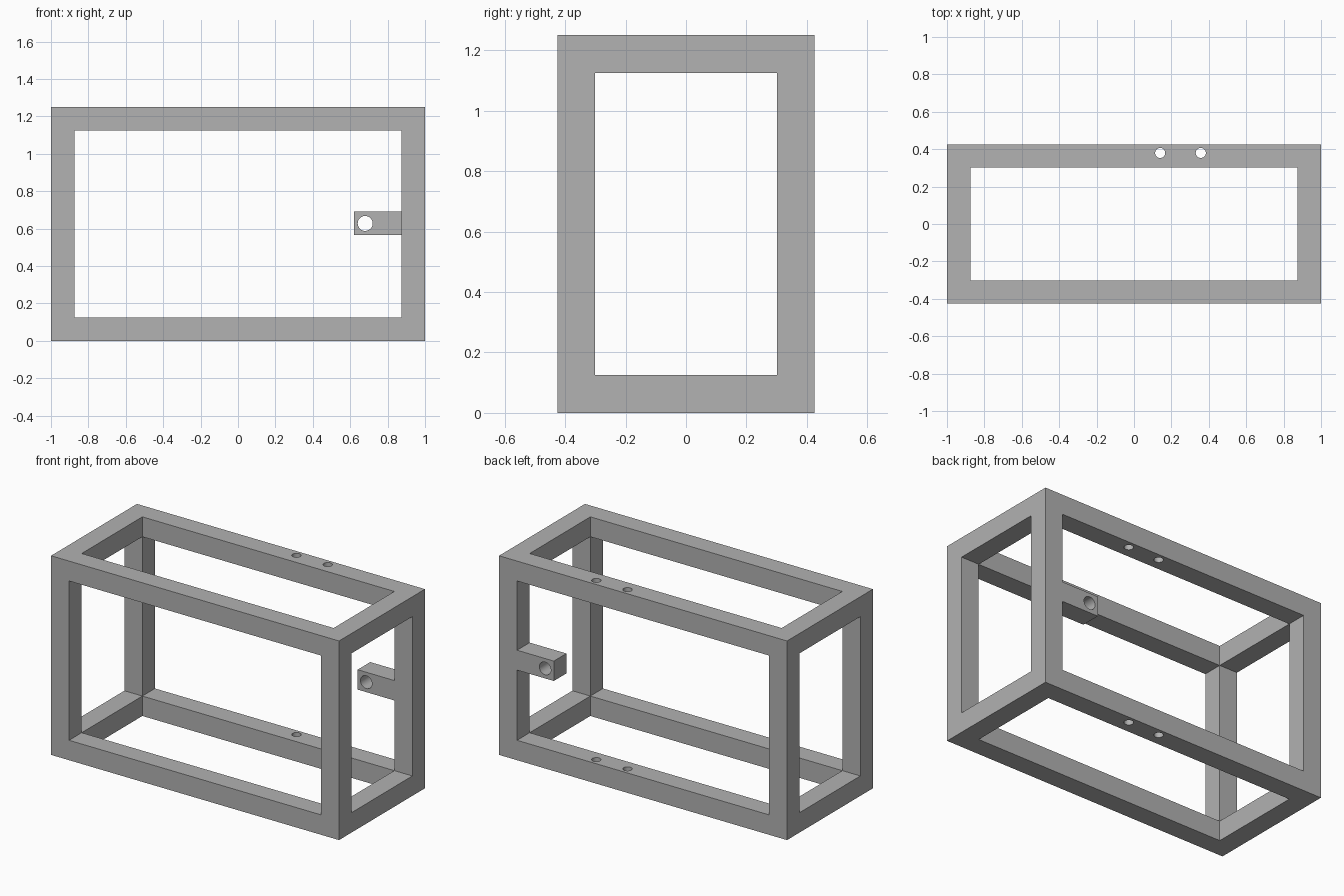
import bpy
import math

default = bpy.data.objects.get("Cube")
if default:
    bpy.data.objects.remove(default, do_unlink=True)

HALF_X, HALF_Y, HEIGHT, BAR = 1.0, 0.426, 1.25, 0.125
MID_Z = HEIGHT / 2
RAIL_Y = HALF_Y - BAR / 2

grey = bpy.data.materials.new("plain grey")
grey.use_nodes = True
colour = (0.445, 0.445, 0.445, 1)
grey.diffuse_color = colour
grey.node_tree.nodes["Principled BSDF"].inputs["Base Color"].default_value = colour


def box(name, centre, size):
    bpy.ops.mesh.primitive_cube_add(size=1, location=centre)
    obj = bpy.context.object
    obj.name = name
    obj.scale = size
    bpy.ops.object.transform_apply(location=True, rotation=False, scale=True)
    obj.data.materials.append(grey)
    return obj


def rod(name, centre, radius, depth, tilt=0):
    bpy.ops.mesh.primitive_cylinder_add(vertices=40, radius=radius, depth=depth,
                                        location=centre, rotation=(tilt, 0, 0))
    obj = bpy.context.object
    obj.name = name
    obj.data.materials.append(grey)
    return obj


def combine(target, tool, operation):
    tool.hide_render = True
    mod = target.modifiers.new(tool.name, 'BOOLEAN')
    mod.operation = operation
    mod.solver = 'EXACT'
    mod.object = tool
    bpy.context.view_layer.objects.active = target
    bpy.ops.object.modifier_apply(modifier=mod.name)
    bpy.data.objects.remove(tool, do_unlink=True)


# Open box frame: a solid block with a rectangular opening along each axis
outer = (2 * HALF_X, 2 * HALF_Y, HEIGHT)
frame = box("box_frame", (0, 0, MID_Z), outer)
for axis in range(3):
    size = [length - 2 * BAR for length in outer]
    size[axis] = outer[axis] + 1
    combine(frame, box("opening", (0, 0, MID_Z), size), 'DIFFERENCE')

# Mounting tab reaching inward from the back left post
tab_start, tab_end = 0.62, HALF_X - BAR / 2
tab = box("mounting_tab", ((tab_start + tab_end) / 2, RAIL_Y, MID_Z + 0.003),
          (tab_end - tab_start, BAR, BAR))
combine(frame, tab, 'UNION')
combine(frame, rod("tab_hole", (0.68, RAIL_Y, MID_Z + 0.003), 0.04, 0.4,
                   math.pi / 2), 'DIFFERENCE')

# Pairs of holes drilled through the back top and bottom rails
for x in (0.14, 0.357):
    combine(frame, rod("rail_hole", (x, 0.38, MID_Z), 0.027, HEIGHT + 1), 'DIFFERENCE')

# Smooth hole walls, crisp frame edges
bpy.ops.object.select_all(action='DESELECT')
frame.select_set(True)
bpy.context.view_layer.objects.active = frame
bpy.ops.object.shade_smooth_by_angle(angle=math.radians(30))
